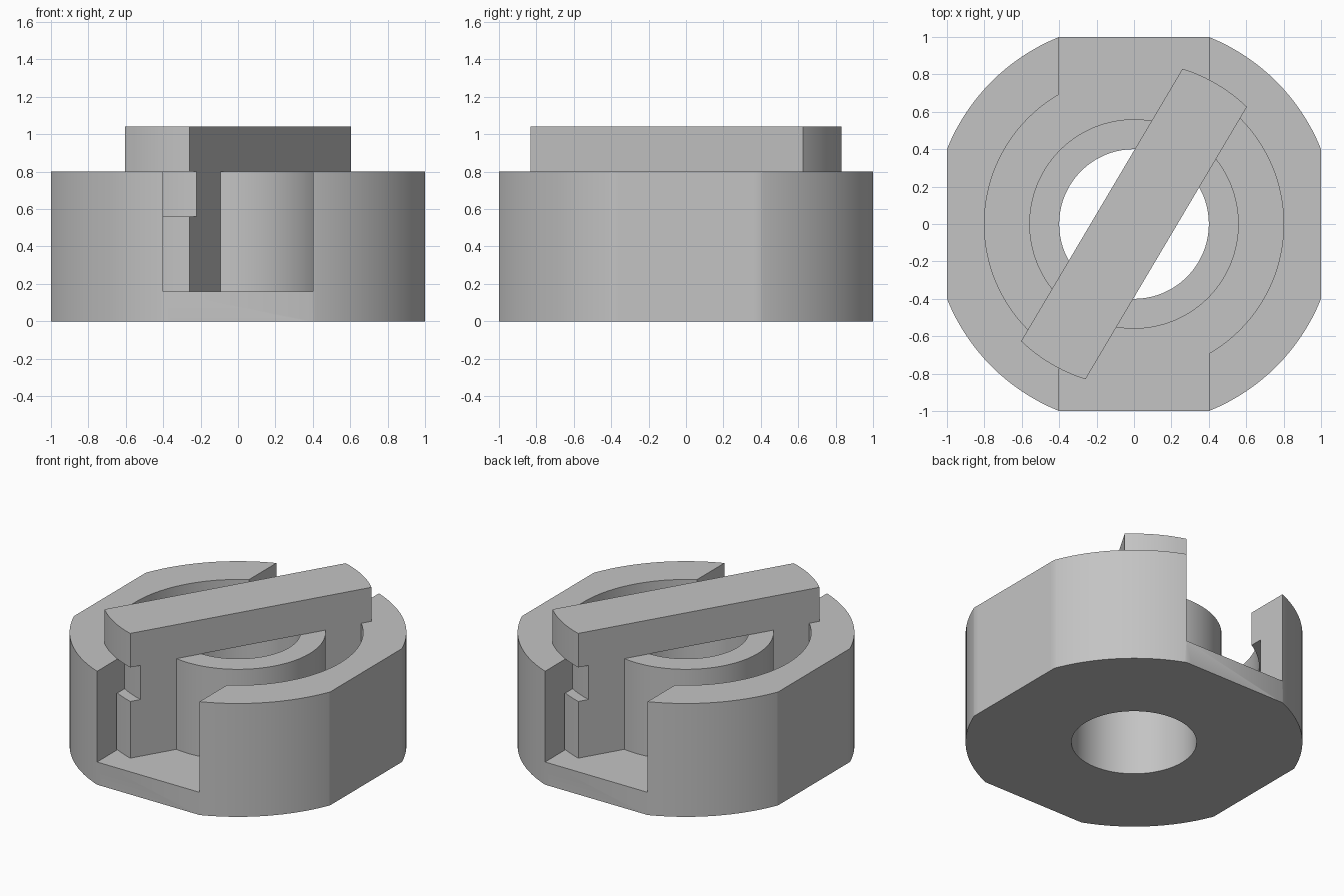
import bpy, bmesh, math
from mathutils import Matrix

if "Cube" in bpy.data.objects:
    bpy.data.objects.remove(bpy.data.objects["Cube"])

SEGMENTS = 128

grey = bpy.data.materials.new("plain grey")
grey.diffuse_color = (0.55, 0.55, 0.55, 1)
grey.use_nodes = True
grey.node_tree.nodes["Principled BSDF"].inputs["Base Color"].default_value = grey.diffuse_color


def add_object(name, bm):
    bmesh.ops.recalc_face_normals(bm, faces=bm.faces)
    mesh = bpy.data.meshes.new(name)
    bm.to_mesh(mesh)
    bm.free()
    mesh.materials.append(grey)
    obj = bpy.data.objects.new(name, mesh)
    bpy.context.collection.objects.link(obj)
    return obj


def lathe(name, profile):
    """Revolve a closed (radius, height) profile around z."""
    bm = bmesh.new()
    verts = [bm.verts.new((r, 0, z)) for r, z in profile]
    edges = [bm.edges.new((verts[i - 1], verts[i])) for i in range(len(verts))
             if profile[i - 1][0] + profile[i][0] > 0]
    bmesh.ops.spin(bm, geom=verts + edges, cent=(0, 0, 0), axis=(0, 0, 1),
                   angle=math.tau, steps=SEGMENTS, use_merge=True)
    bmesh.ops.remove_doubles(bm, verts=bm.verts, dist=1e-5)
    return add_object(name, bm)


def block(name, size, centre, turn=0):
    bm = bmesh.new()
    bmesh.ops.create_cube(bm, size=1, matrix=Matrix.Rotation(turn, 4, 'Z')
                          @ Matrix.Translation(centre)
                          @ Matrix.Diagonal((*size, 1)))
    return add_object(name, bm)


def cut(obj, cutter, operation):
    mod = obj.modifiers.new("cut", 'BOOLEAN')
    mod.operation, mod.solver, mod.object = operation, 'EXACT', cutter
    bpy.ops.object.select_all(action='DESELECT')
    bpy.context.view_layer.objects.active = obj
    obj.select_set(True)
    bpy.ops.object.modifier_apply(modifier=mod.name)
    bpy.data.objects.remove(cutter, do_unlink=True)


# Housing: floor, undercut outer wall and central hub, with four side flats
housing = lathe("housing", [
    (0.4, 0), (1.077, 0), (1.077, 0.8), (0.8, 0.8), (0.8, 0.56),
    (0.88, 0.56), (0.88, 0.16), (0.56, 0.16), (0.56, 0.8), (0.4, 0.8)])
cut(housing, block("flats", (2, 2, 3), (0, 0, 0)), 'INTERSECT')

# Entry slots at front and back
for side in (-1, 1):
    cut(housing, block("slot", (0.8, 0.8, 1), (0, side * 1.0, 0.66)), 'DIFFERENCE')

# Locking bar: top bridge with a notched vane at each end, hollow over the hub
bar = lathe("locking_bar", [
    (0, 0.8), (0.56, 0.8), (0.56, 0.16), (0.87, 0.16), (0.87, 0.56),
    (0.8, 0.56), (0.8, 0.8), (0.87, 0.8), (0.87, 1.04), (0, 1.04)])
cut(bar, block("bar_width", (0.4, 3, 3), (0, 0, 0), math.radians(-30.65)), 'INTERSECT')

# Smooth the round walls and keep the edges crisp
bpy.ops.object.select_all(action='DESELECT')
for obj in (housing, bar):
    obj.select_set(True)
    bpy.context.view_layer.objects.active = obj
bpy.ops.object.shade_smooth_by_angle(angle=math.radians(30))
